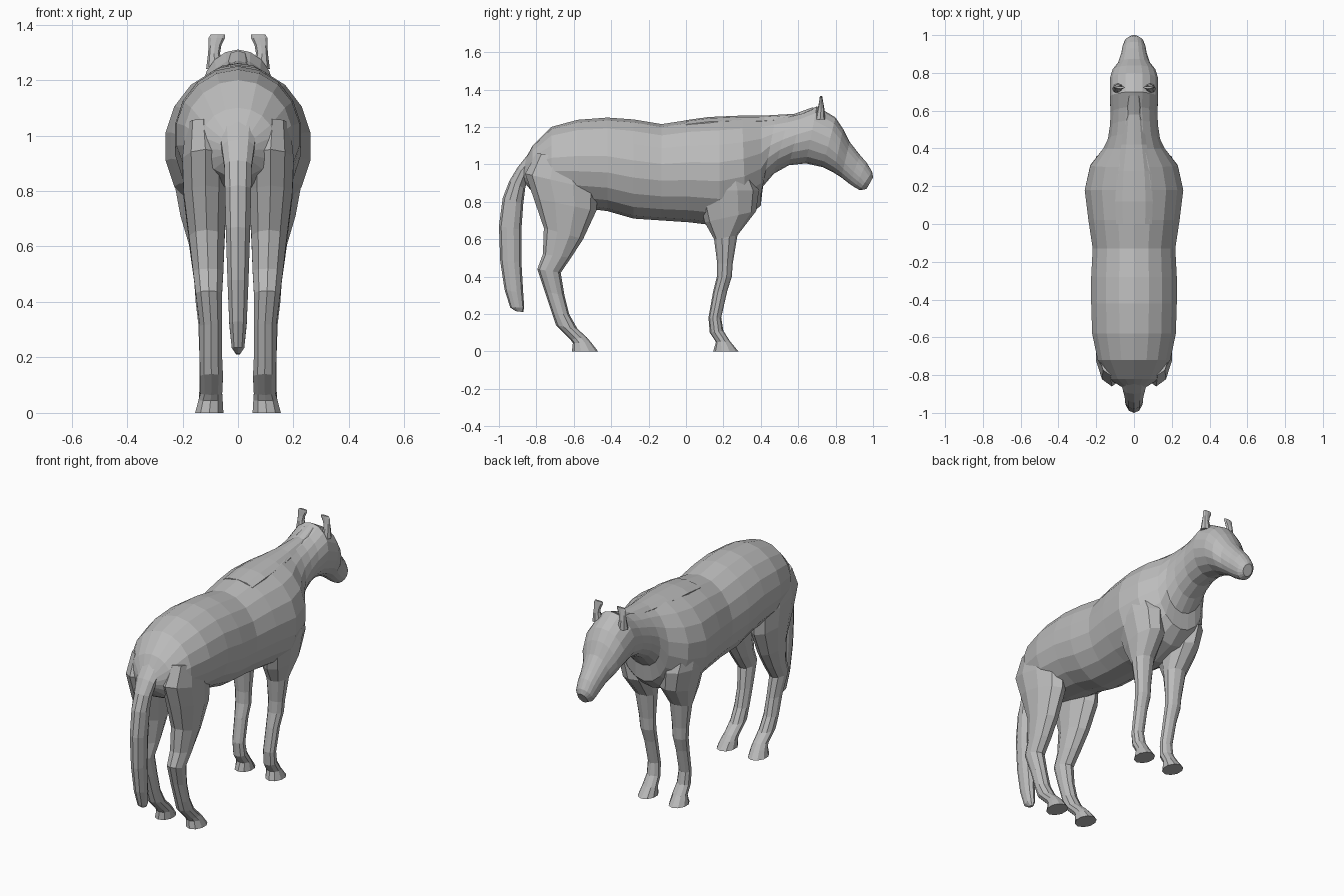
import bpy, bmesh, math

coat = bpy.data.materials.new("grey coat")
coat.diffuse_color = (0.5, 0.5, 0.5, 1)


def loft(name, rings, sides, mirror=False):
    """Skin oval rings; each ring = (y1, z1, y2, z2, x_min, x_max)."""
    bm = bmesh.new()
    loops = []
    for y1, z1, y2, z2, xa, xb in rings:
        loop = []
        for i in range(sides):
            a = 2 * math.pi * i / sides
            c, s = math.cos(a) / 2, math.sin(a) / 2
            loop.append(bm.verts.new(((xa + xb) / 2 + (xb - xa) * s,
                                      (y1 + y2) / 2 + (y1 - y2) * c,
                                      (z1 + z2) / 2 + (z1 - z2) * c)))
        loops.append(loop)
    for p, q in zip(loops, loops[1:]):
        for i in range(sides):
            j = (i + 1) % sides
            bm.faces.new((p[i], p[j], q[j], q[i]))
    bm.faces.new(loops[0])
    bm.faces.new(loops[-1])
    bmesh.ops.recalc_face_normals(bm, faces=bm.faces)
    mesh = bpy.data.meshes.new(name)
    bm.to_mesh(mesh)
    bm.free()
    mesh.materials.append(coat)
    obj = bpy.data.objects.new(name, mesh)
    bpy.context.collection.objects.link(obj)
    if mirror:
        obj.modifiers.new("Mirror", 'MIRROR')
    return obj


def centred(rows):
    """Rows of (y1, z1, y2, z2, half width) centred on x = 0."""
    return [(a, b, c, d, -w, w) for a, b, c, d, w in rows]


# torso, neck and head in one skin, rump to muzzle
loft("body", centred([
    (-.875, 1.00, -.87, .91, .05),
    (-.82, 1.10, -.82, .85, .135),
    (-.72, 1.20, -.72, .80, .195),
    (-.58, 1.238, -.58, .77, .225),
    (-.42, 1.25, -.42, .75, .23),
    (-.28, 1.24, -.28, .71, .23),
    (-.13, 1.215, -.13, .70, .222),
    (.02, 1.238, .02, .69, .245),
    (.18, 1.25, .18, .67, .265),
    (.30, 1.255, .32, .71, .235),
    (.40, 1.255, .40, .78, .165),
    (.48, 1.256, .41, .88, .14),
    (.55, 1.26, .47, .95, .13),
    (.62, 1.275, .55, .995, .125),
    (.70, 1.31, .64, 1.005, .13),
    (.80, 1.25, .73, .985, .13),
    (.84, 1.19, .79, .955, .115),
    (.875, 1.12, .83, .93, .085),
    (.93, 1.05, .875, .895, .068),
    (.965, 1.01, .905, .875, .062),
    (.995, .96, .93, .862, .052),
    (1.0, .93, .965, .868, .03)]), 18)

# low mane ridge along the neck
loft("mane", centred([
    (.00, 1.236, .00, 1.17, .10),
    (.12, 1.253, .12, 1.18, .105),
    (.28, 1.260, .28, 1.18, .095),
    (.42, 1.261, .42, 1.18, .07),
    (.58, 1.270, .56, 1.19, .048),
    (.68, 1.306, .66, 1.23, .04)]), 10)

# tail
loft("tail", centred([
    (-.84, 1.06, -.82, .95, .07),
    (-.90, .985, -.845, .93, .062),
    (-.945, .91, -.86, .87, .052),
    (-.98, .82, -.87, .79, .05),
    (-1.0, .67, -.88, .65, .046),
    (-.993, .48, -.88, .48, .04),
    (-.97, .33, -.87, .31, .033),
    (-.94, .235, -.865, .235, .024),
    (-.91, .215, -.87, .21, .008)]), 10)

# hind legs
loft("hind_legs", [
    (-.80, 1.06, -.52, 1.02, .06, .19),
    (-.86, .95, -.47, .86, .03, .205),
    (-.815, .82, -.48, .75, .035, .20),
    (-.76, .66, -.55, .60, .045, .18),
    (-.765, .52, -.615, .50, .05, .165),
    (-.795, .44, -.67, .42, .055, .155),
    (-.755, .32, -.65, .30, .055, .14),
    (-.715, .20, -.625, .20, .055, .14),
    (-.695, .14, -.58, .12, .052, .14),
    (-.62, .065, -.53, .075, .055, .138),
    (-.605, .045, -.505, .045, .053, .145),
    (-.61, 0, -.47, 0, .05, .157)], 10, True)

# front legs
loft("front_legs", [
    (.10, 1.02, .32, 1.02, .08, .245),
    (.06, .86, .39, .86, .04, .24),
    (.10, .69, .375, .75, .035, .212),
    (.15, .60, .275, .62, .05, .18),
    (.167, .47, .25, .47, .06, .16),
    (.165, .40, .245, .40, .06, .155),
    (.145, .32, .22, .32, .065, .145),
    (.12, .18, .188, .18, .065, .14),
    (.127, .10, .20, .11, .06, .14),
    (.16, .05, .235, .055, .055, .143),
    (.145, 0, .28, 0, .05, .155)], 10, True)

# ears
loft("ears", [
    (.69, 1.24, .745, 1.24, .05, .115),
    (.703, 1.295, .74, 1.295, .065, .108),
    (.71, 1.325, .735, 1.325, .06, .106),
    (.714, 1.352, .73, 1.352, .047, .106),
    (.716, 1.365, .728, 1.365, .047, .098)], 8, True)
